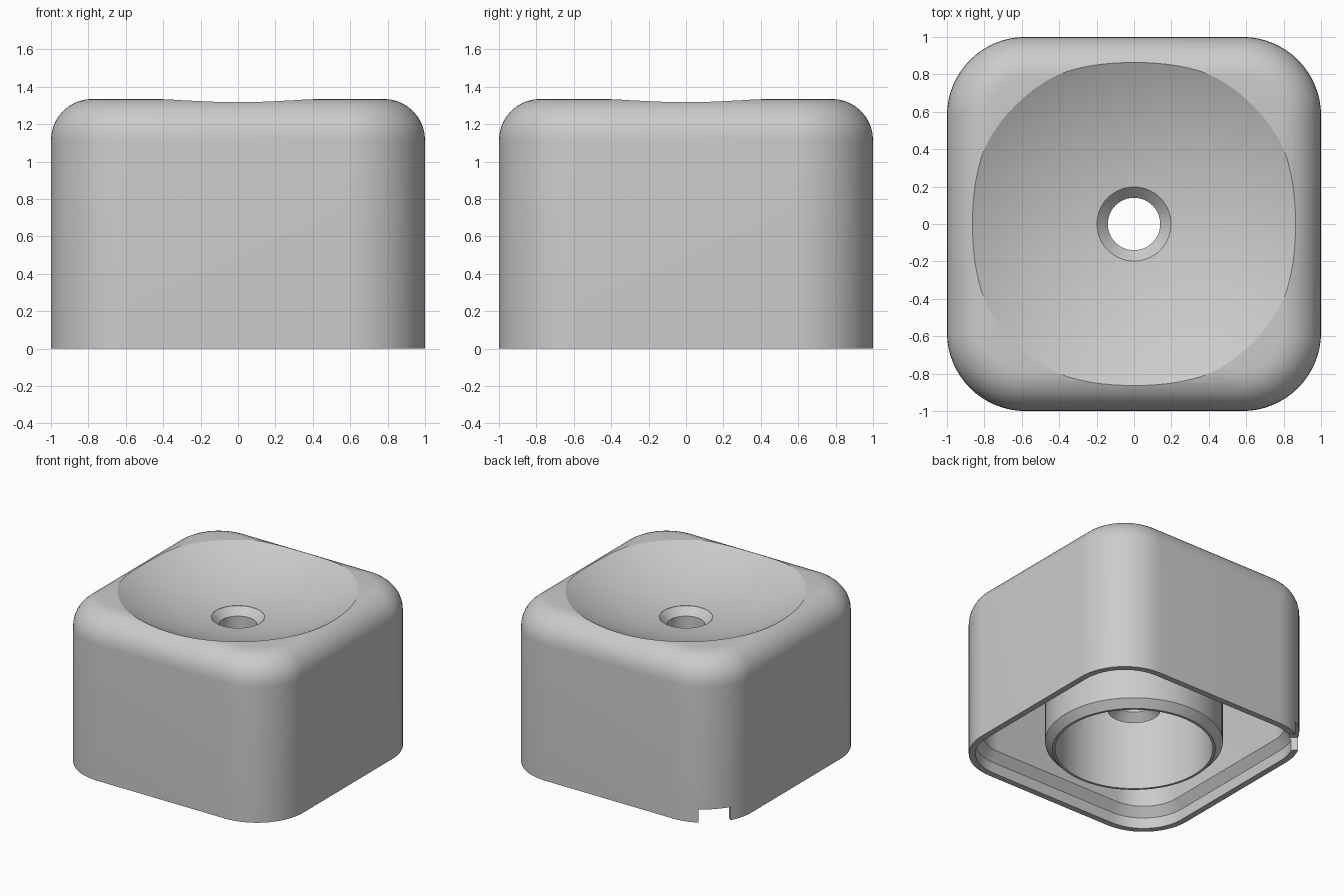
import bpy, bmesh
from math import pi, sin, cos, sqrt, radians
from mathutils import Matrix

if "Cube" in bpy.data.objects:
    bpy.data.objects.remove(bpy.data.objects["Cube"])

HALF, CORNER, TOP, FILLET = 1.0, 0.42, 1.335, 0.22
WALL, LIP = 0.105, 0.05
DISH_R, DISH_Z = 1.9, 3.01

grey = bpy.data.materials.new("plain grey")
grey.use_nodes = True
grey.diffuse_color = (0.6, 0.6, 0.6, 1)
grey.node_tree.nodes["Principled BSDF"].inputs["Base Color"].default_value = (0.6, 0.6, 0.6, 1)


def finish(name, bm):
    bmesh.ops.remove_doubles(bm, verts=bm.verts, dist=1e-5)
    bmesh.ops.recalc_face_normals(bm, faces=bm.faces)
    mesh = bpy.data.meshes.new(name)
    bm.to_mesh(mesh)
    bm.free()
    mesh.materials.append(grey)
    obj = bpy.data.objects.new(name, mesh)
    bpy.context.collection.objects.link(obj)
    return obj


def bridge(bm, a, b):
    n = len(a)
    for i in range(n):
        j = (i + 1) % n
        bm.faces.new((a[i], a[j], b[j], b[i]))


def rounded_square(inset, steps=16):
    """Outline of the square body, moved inward by inset."""
    r, c = CORNER - inset, HALF - CORNER
    points = []
    for q in range(4):
        mid = pi / 4 + q * pi / 2
        cx, cy = c * sqrt(2) * cos(mid), c * sqrt(2) * sin(mid)
        for s in range(steps + 1):
            a = (q + s / steps) * pi / 2
            points.append((cx + r * cos(a), cy + r * sin(a)))
    return points


def loft(name, levels):
    """Closed solid from (inset, height) levels."""
    bm = bmesh.new()
    rings = [[bm.verts.new((x, y, z)) for x, y in rounded_square(w)] for w, z in levels]
    for a, b in zip(rings, rings[1:]):
        bridge(bm, a, b)
    bm.faces.new(rings[0])
    bm.faces.new(rings[-1])
    return finish(name, bm)


def lathe(name, profile, closed=False, seg=96):
    """Turn a (radius, height) profile round z; open profiles get flat caps."""
    bm = bmesh.new()
    rings = [[bm.verts.new((r * cos(2 * pi * i / seg), r * sin(2 * pi * i / seg), z))
              for i in range(seg)] for r, z in profile]
    for a, b in zip(rings, rings[1:]):
        bridge(bm, a, b)
    if closed:
        bridge(bm, rings[-1], rings[0])
    else:
        bm.faces.new(rings[0])
        bm.faces.new(rings[-1])
    return finish(name, bm)


def fillet(inset, top, radius, steps=10):
    """Quarter round from the wall up to the flat top."""
    return [(inset + radius * (1 - cos(t)), top - radius * (1 - sin(t)))
            for t in (i / steps * pi / 2 for i in range(steps + 1))]


def cut(target, cutter):
    mod = target.modifiers.new("cut", "BOOLEAN")
    mod.operation, mod.solver, mod.object = "DIFFERENCE", "EXACT", cutter
    bpy.context.view_layer.objects.active = target
    bpy.ops.object.modifier_apply(modifier=mod.name)
    bpy.data.objects.remove(cutter)


def dish_z(r):
    return DISH_Z - sqrt(DISH_R ** 2 - r ** 2)


# Outer housing with rounded top edge
body = loft("housing", [(0, 0)] + fillet(0, TOP, FILLET))

# Hollow underside with a stepped lip
cavity = loft("cavity_cutter", [(LIP, -0.1), (LIP, 0.09), (WALL, 0.16)] + fillet(WALL, 0.98, 0.12, 6))
cut(body, cavity)

# Shallow spherical dish in the top
arc = [(0.02 + 1.08 * i / 40, dish_z(0.02 + 1.08 * i / 40)) for i in range(41)]
cut(body, lathe("dish_cutter", arc + [(1.1, 1.6)]))

# Centre opening
cut(body, lathe("hole_cutter", [(0.198, 0.5), (0.198, 1.5)]))

# Cable notch in the back corner
bm = bmesh.new()
bmesh.ops.create_cube(bm, size=1, matrix=Matrix.Rotation(radians(135), 4, "Z")
                      @ Matrix.Translation((1.25, 0, 0)) @ Matrix.Diagonal((0.5, 0.24, 0.22, 1)))
cut(body, finish("notch_cutter", bm))

# Round socket hanging inside, chamfered at its foot
socket = lathe("inner_socket", [(0.665, 1.02), (0.665, 0.06), (0.61, 0),
                                (0.59, 0), (0.59, 1.02)], closed=True)

# Centre tube, countersunk at both ends
rim = dish_z(0.2)
tube = lathe("centre_tube", [(0.2, rim), (0.14, rim - 0.06), (0.14, 0.4), (0.2, 0.34)], closed=True)

for obj in (body, socket, tube):
    bpy.ops.object.select_all(action="DESELECT")
    obj.select_set(True)
    bpy.context.view_layer.objects.active = obj
    bpy.ops.object.shade_smooth_by_angle(angle=radians(22))
